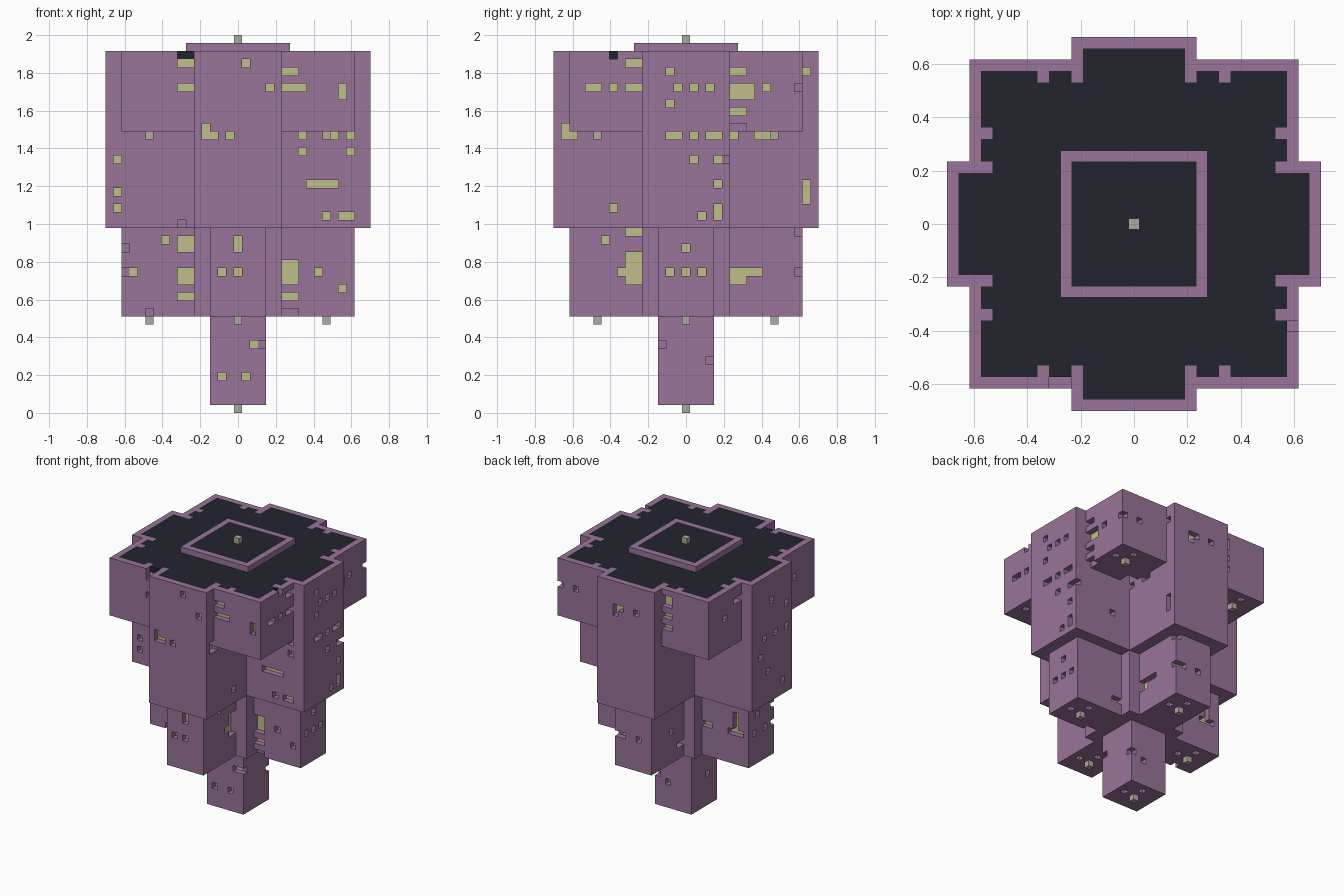
import bpy, bmesh
from mathutils import Vector
from itertools import product

old = bpy.data.objects.get("Cube")
if old:
    bpy.data.objects.remove(old)

U = 2 / 47          # edge of one building block
ROOF = 44           # level of the main roof


def material(name, rgb):
    m = bpy.data.materials.new(name)
    m.use_nodes = True
    m.diffuse_color = (*rgb, 1)
    bsdf = m.node_tree.nodes["Principled BSDF"]
    bsdf.inputs["Base Color"].default_value = (*rgb, 1)
    bsdf.inputs["Roughness"].default_value = 0.9
    return m


PURPLE, DARK, GLOW, STONE = range(4)
MATS = [material("purple wall", (0.32, 0.175, 0.32)),
        material("dark roof", (0.017, 0.017, 0.027)),
        material("window glow", (0.52, 0.52, 0.26)),
        material("lamp stone", (0.44, 0.40, 0.35))]

cells = {}          # block position -> part name
SIDES = {"front": (0, -1), "back": (0, 1), "left": (1, 0), "right": (-1, 0)}
CORNERS = list(product((-1, 1), repeat=2))


def span(s, lo, hi, half):
    """Block range on one axis: outward from lo to hi, or centred."""
    return sorted((s * lo, s * hi)) if s else (-half, half)


def room(name, xs, ys, zs):
    for c in product(*(range(int(a), int(b) + 1) for a, b in (xs, ys, zs))):
        cells.setdefault(c, name)


# Core, hanging shaft and raised roof slab
room("core", (-5, 5), (-5, 5), (12, ROOF))
room("shaft", (-3, 3), (-3, 3), (1, 11))
room("roof_slab", (-6, 6), (-6, 6), (45, 45))

# Tall arms with smaller rooms beneath them
lamps = [(0, 0, 46), (0, 0, 0)]
for side, (sx, sy) in SIDES.items():
    room(side + "_arm", span(sx, 6, 16, 5), span(sy, 6, 16, 5), (23, ROOF))
    room(side + "_lower_room", span(sx, 6, 14, 3), span(sy, 6, 14, 3), (12, 22))
    lamps.append((11 * sx, 11 * sy, 11))

# Corner rooms, bridged to both neighbouring arms
for sx, sy in CORNERS:
    name = ("back" if sy > 0 else "front") + ("_left" if sx > 0 else "_right") + "_corner"
    room(name, span(sx, 8, 14, 0), span(sy, 6, 14, 0), (35, ROOF))
    room(name, span(sx, 6, 7, 0), span(sy, 8, 14, 0), (35, ROOF))
    lamps.append((11 * sx, 11 * sy, 34))
room("roof_infill", (-14, 14), (-14, 14), (ROOF, ROOF))
for c in lamps:
    cells[c] = "lamps"


# Colours: one-block walls, dark roofs inside a rim, glow within the rooms
def colour(c):
    x, y, z = c
    around = list(product((x - 1, x, x + 1), (y - 1, y, y + 1)))
    if cells[c] == "lamps":
        return STONE
    if z > ROOF:
        return DARK if max(abs(x), abs(y)) < 6 else PURPLE
    if z == ROOF:
        buttress = sorted((abs(x), abs(y))) in ([5, 13], [8, 13])
        rim = any((*p, z) not in cells for p in around)
        return PURPLE if rim or buttress else DARK
    inside = all((*p, z + k) in cells for p in around for k in (-1, 0, 1))
    return GLOW if inside else PURPLE


tint = {c: colour(c) for c in cells}

# Windows: level -> columns, on each side
B = (-7, -6)        # bridge columns
D = (6, 7)
FRONT = {44: B, 43: (*B, 1), 42: D, 40: (*B, 4, *D, 8, 13), 39: (13,), 35: (-4,),
         34: (-4, -3, -1, 8, 12, 14), 32: (8, 14), 31: (-15,), 28: (9, 10, 11, 12),
         27: (-15,), 25: (-15,), 24: (11, 13, 14), 23: (-7,), 21: (-9, *B, 0),
         20: (-14, *B, 0), 18: D, 17: (-14, -13, *B, -2, 0, *D, 10), 16: (*B, *D),
         15: (13,), 14: (*B, *D), 12: (-11, *D), 8: (3,), 4: (-2, 1)}
LEFT = {44: (-9,), 43: B, 42: (-2, *D, 15), 40: (-12, -11, -9, *B, -1, 1, 3, *D, 8, 10, 14),
        39: (*D, 8), 38: (-2,), 37: D, 35: (-15, *D), 34: (-15, -14, -2, -1, 1, 3, 4, 6, 9, 10),
        31: (1, 4, 5), 28: (4, 15), 27: (15,), 26: (15,), 25: (-9, 4), 24: (2, 4),
        22: (*B, 14), 21: (-10,), 20: (0,), 19: B, 18: B,
        17: (-8, *B, -2, 0, 2, *D, 8, 9, 14), 16: (*B, *D), 8: (-3,), 6: (3,)}
BACK = {43: B, 42: B, 40: (*B, -2, 1, 2, 11), 39: (2,), 38: B, 34: (-13,), 28: (9,),
        20: (-12,), 19: (-12,), 18: (-12,), 17: (-13, -12, -11, *B, -1, 2), 14: D, 5: (1,)}
RIGHT = {42: D, 40: (-9, 0, *B, 10), 38: (-4,), 34: (-4, -1, 2), 31: (3,), 28: (1,),
         25: (-3,), 20: (1,), 17: (*B, -1, 2, 9), 14: D, 6: (-1,)}


def carve(start, step):
    """Remove the first wall block met when walking inwards."""
    c = tuple(start)
    for _ in range(40):
        if c in cells:
            if cells[c] != "lamps":
                del cells[c]
            return
        c = tuple(a + b for a, b in zip(c, step))


for side, levels in zip(SIDES, (FRONT, BACK, LEFT, RIGHT)):
    sx, sy = SIDES[side]
    for z, columns in levels.items():
        for a in columns:
            carve((20 * sx + a * abs(sy), 20 * sy + a * abs(sx), z), (-sx, -sy, 0))

# Small openings in the undersides beside each hanging lamp
for x, y, z in lamps[1:]:
    carve((x + 2, y, z), (0, 0, 1))
    carve((x, y + 2, z), (0, 0, 1))

# Turn the exposed block sides of every part into clean flat faces
NORMALS = [Vector(v) for v in product((-1, 0, 1), repeat=3) if sum(map(abs, v)) == 1]
meshes = {}
for c, part in cells.items():
    bm = meshes.setdefault(part, bmesh.new() if part not in meshes else None)
    for n in NORMALS:
        if tuple(int(a + b) for a, b in zip(c, n)) in cells:
            continue
        t = n.yzx
        b = n.cross(t)
        mid = Vector(c) + Vector((0, 0, 0.5)) + n / 2
        quad = (t + b, b - t, -t - b, t - b)
        f = bm.faces.new([bm.verts.new((mid + q / 2) * U) for q in quad])
        f.material_index = tint[c]

for part, bm in meshes.items():
    bmesh.ops.remove_doubles(bm, verts=bm.verts, dist=U / 100)
    bmesh.ops.dissolve_limit(bm, angle_limit=0.02, verts=bm.verts, edges=bm.edges,
                             delimit={'MATERIAL'})
    if bm.faces:
        me = bpy.data.meshes.new(part)
        bm.to_mesh(me)
        for m in MATS:
            me.materials.append(m)
        bpy.context.collection.objects.link(bpy.data.objects.new(part, me))
    bm.free()
